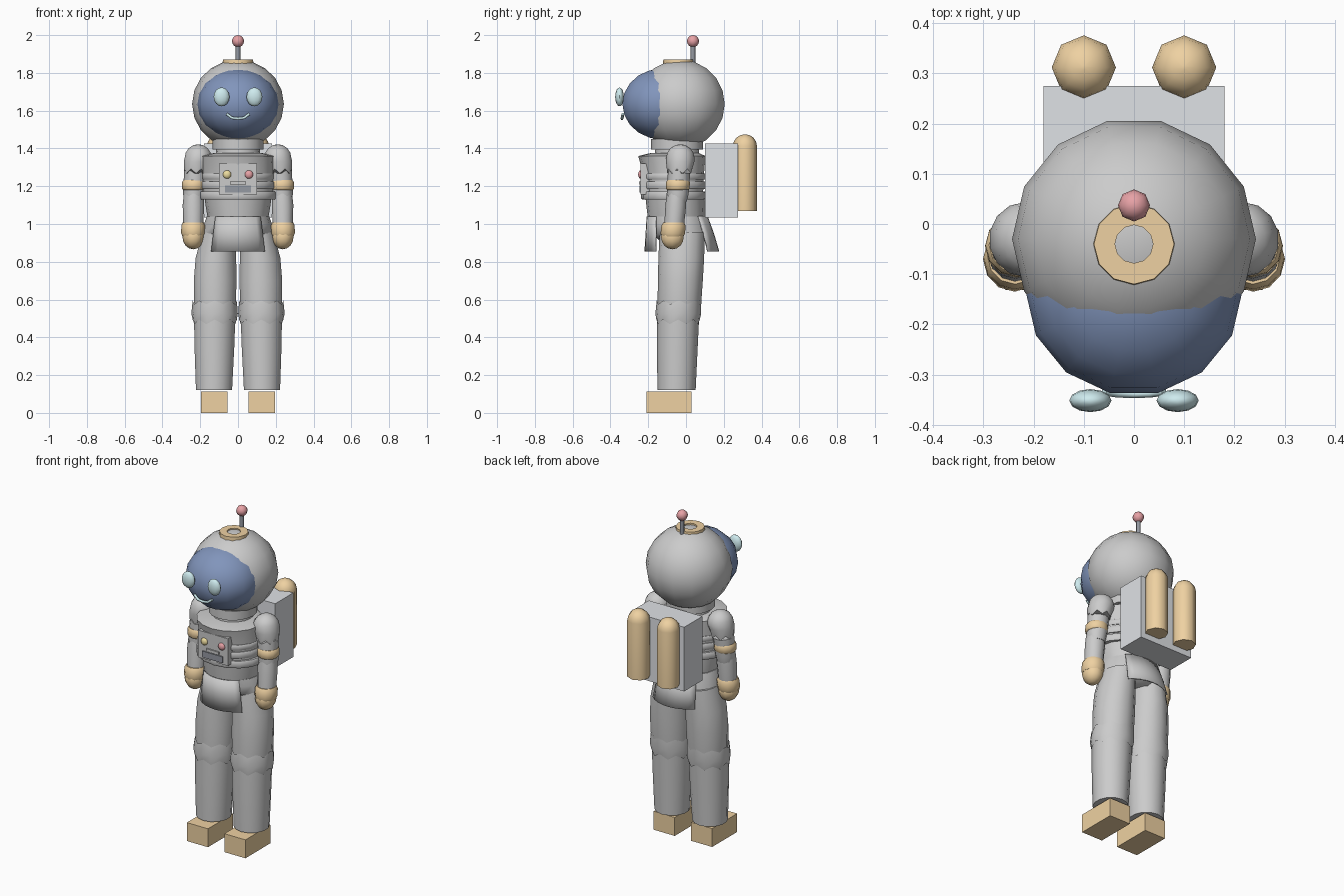
import bpy, bmesh, math
from mathutils import Matrix


def material(name, rgb):
    m = bpy.data.materials.new(name)
    m.diffuse_color = (*rgb, 1)
    return m


GOLD = material("gold", (0.86, 0.64, 0.36))
NAVY = material("navy", (0.22, 0.30, 0.50))
CYAN = material("pale_cyan", (0.62, 0.83, 0.86))
RED = material("red", (0.80, 0.36, 0.38))
YELLOW = material("yellow", (0.85, 0.72, 0.35))
DARK = material("dark_grey", (0.30, 0.32, 0.36))
PACK = material("pack_grey", (0.74, 0.76, 0.79))


def finish(name, bm, mat=None, angle=50):
    bmesh.ops.recalc_face_normals(bm, faces=bm.faces)
    me = bpy.data.meshes.new(name)
    bm.to_mesh(me)
    bm.free()
    ob = bpy.data.objects.new(name, me)
    bpy.context.collection.objects.link(ob)
    if mat:
        me.materials.append(mat)
    if angle:
        bpy.ops.object.select_all(action='DESELECT')
        ob.select_set(True)
        bpy.context.view_layer.objects.active = ob
        bpy.ops.object.shade_smooth_by_angle(angle=math.radians(angle))
    return ob


def loft(name, rings, n=14, mat=None, cap=True, angle=50, arc=None):
    """Elliptical rings (z, cx, cy, rx, ry[, jag]); arc = (start, end) degrees for a partial shell."""
    bm = bmesh.new()
    rows = []
    for z, cx, cy, rx, ry, *jag in rings:
        row = []
        for i in range(n):
            if arc:
                a = math.radians(arc[0] + (arc[1] - arc[0]) * i / (n - 1))
            else:
                a = math.pi / 2 + 2 * math.pi * i / n
            dz = jag[0] * (-1) ** i if jag else 0
            row.append(bm.verts.new((cx + rx * math.cos(a), cy + ry * math.sin(a), z + dz)))
        rows.append(row)
    for r0, r1 in zip(rows, rows[1:]):
        for i in range(n - 1 if arc else n):
            j = (i + 1) % n
            bm.faces.new((r0[i], r0[j], r1[j], r1[i]))
    if cap and not arc:
        bm.faces.new(rows[0])
        bm.faces.new(rows[-1])
    return finish(name, bm, mat, angle)


def ball(name, c, r, mat=None, n=14, m=10):
    bm = bmesh.new()
    bmesh.ops.create_uvsphere(bm, u_segments=n, v_segments=m, radius=1)
    M = Matrix.Translation(c) @ Matrix.Diagonal((*r, 1)) @ Matrix.Rotation(math.pi / 2, 4, 'Z')
    bmesh.ops.transform(bm, matrix=M, verts=bm.verts)
    return finish(name, bm, mat)


def box(name, lo, hi, mat=None):
    bm = bmesh.new()
    bmesh.ops.create_cube(bm, size=1)
    for v in bm.verts:
        v.co = [(a + b) / 2 + (b - a) * t for a, b, t in zip(lo, hi, v.co)]
    return finish(name, bm, mat, 0)


# helmet and visor
ball("helmet", (0, -0.03, 1.635), (0.243, 0.241, 0.235))
ball("visor", (0, -0.13, 1.635), (0.217, 0.212, 0.187), NAVY)

# crown ring: outer wall, flat top, inner wall
loft("crown_ring", [(1.84, 0, -0.04, 0.082, 0.082), (1.872, 0, -0.04, 0.08, 0.08),
                    (1.872, 0, -0.04, 0.038, 0.038), (1.84, 0, -0.04, 0.038, 0.038)],
     12, GOLD, cap=False)

# antenna
loft("antenna_rod", [(1.84, 0, 0.037, 0.012, 0.012), (1.96, 0, 0.037, 0.012, 0.012)], 8, DARK)
ball("antenna_ball", (0, 0.037, 1.968), (0.032, 0.032, 0.032), RED, 8, 8)

# mouth: bent tube on the visor
cu = bpy.data.curves.new("mouth", 'CURVE')
cu.dimensions = '3D'
cu.bevel_depth = 0.008
cu.bevel_resolution = 1
cu.use_fill_caps = True
path = [(-0.06, -0.334, 1.583), (-0.033, -0.338, 1.562), (0, -0.339, 1.558),
        (0.033, -0.338, 1.562), (0.06, -0.334, 1.583)]
sp = cu.splines.new('POLY')
sp.points.add(len(path) - 1)
for p, co in zip(sp.points, path):
    p.co = (*co, 1)
cu.materials.append(CYAN)
bpy.context.collection.objects.link(bpy.data.objects.new("mouth", cu))

# neck
loft("neck_collar", [(1.395, 0, -0.047, 0.135, 0.138), (1.45, 0, -0.047, 0.135, 0.138)], 16)
loft("neck_base", [(1.34, 0, -0.047, 0.12, 0.12), (1.40, 0, -0.047, 0.115, 0.115)], 16)

# torso with ribbed bands and waist
loft("chest", [(1.15, 0, -0.065, 0.185, 0.155), (1.26, 0, -0.065, 0.188, 0.16),
               (1.36, 0, -0.075, 0.192, 0.178), (1.375, 0, -0.06, 0.13, 0.13)], 16, angle=40)
for k, (z0, z1, r) in enumerate([(1.235, 1.268, 0.192), (1.185, 1.225, 0.195), (1.13, 1.172, 0.204)]):
    loft(f"rib_band_{k}", [(z0, 0, -0.065, r - 0.004, 0.168), (z0 + 0.006, 0, -0.065, r, 0.172),
                           (z1 - 0.006, 0, -0.065, r, 0.172), (z1, 0, -0.065, r - 0.004, 0.168)], 16)
loft("waist", [(1.03, 0, -0.05, 0.16, 0.152), (1.10, 0, -0.055, 0.172, 0.155),
               (1.17, 0, -0.06, 0.18, 0.158)], 16)

# hips and the two hanging flaps
loft("hips", [(0.90, 0, -0.025, 0.11, 0.10), (0.95, 0, -0.03, 0.19, 0.155),
              (1.0, 0, -0.04, 0.18, 0.157), (1.04, 0, -0.047, 0.165, 0.156)], 16)
for name, a in (("front_flap", -90), ("back_flap", 90)):
    flap = loft(name, [(1.04, 0, -0.047, 0.166, 0.158), (0.95, 0, -0.033, 0.182, 0.177),
                       (0.855, 0, -0.022, 0.198, 0.194)], 9, arc=(a - 45, a + 45))
    sol = flap.modifiers.new("thickness", 'SOLIDIFY')
    sol.thickness = 0.008
    sol.offset = 0

# chest control panel
box("panel_plate", (-0.1, -0.24, 1.155), (0.1, -0.19, 1.32))
box("panel_slot", (-0.068, -0.247, 1.166), (0.068, -0.23, 1.204), DARK)
box("panel_switch", (-0.042, -0.248, 1.208), (0.042, -0.23, 1.226))
ball("panel_button_yellow", (-0.058, -0.24, 1.262), (0.022, 0.014, 0.022), YELLOW, 10, 8)
ball("panel_button_red", (0.058, -0.24, 1.262), (0.022, 0.014, 0.022), RED, 10, 8)

# backpack
box("backpack", (-0.18, 0.1, 1.035), (0.18, 0.275, 1.425), PACK)

for side, s in (("right", 1), ("left", -1)):
    # eye
    ball(f"{side}_eye", (s * 0.087, -0.352, 1.673), (0.042, 0.023, 0.05), CYAN, 12, 8)

    # oxygen tank with domed top
    dome = [(1.412 + 0.063 * math.sin(t), s * 0.1, 0.312, 0.064 * math.cos(t), 0.064 * math.cos(t))
            for t in (0, 0.4, 0.8, 1.15, 1.5)]
    loft(f"{side}_tank", [(1.07, s * 0.1, 0.312, 0.064, 0.064)] + dome, 8, GOLD)

    # shoulder cap with scalloped hem
    cap = [(1.28, s * 0.222, -0.033, 0.064, 0.066, 0.012), (1.33, s * 0.216, -0.031, 0.073, 0.075)]
    cap += [(1.35 + 0.072 * math.sin(t), s * 0.211, -0.03, 0.073 * math.cos(t), 0.075 * math.cos(t))
            for t in (0, 0.4, 0.8, 1.2, 1.5)]
    loft(f"{side}_shoulder", cap, 14)

    # arm sections
    loft(f"{side}_upper_arm", [(1.12, s * 0.234, -0.046, 0.05, 0.05), (1.16, s * 0.234, -0.043, 0.057, 0.057),
                               (1.31, s * 0.222, -0.035, 0.062, 0.06)], 12)
    loft(f"{side}_forearm", [(0.98, s * 0.237, -0.064, 0.052, 0.052), (1.10, s * 0.236, -0.054, 0.057, 0.055),
                             (1.155, s * 0.235, -0.05, 0.053, 0.052, 0.008)], 12)
    loft(f"{side}_arm_band", [(1.18, s * 0.234, -0.044, 0.056, 0.056), (1.188, s * 0.234, -0.044, 0.063, 0.063),
                              (1.222, s * 0.233, -0.042, 0.063, 0.063), (1.232, s * 0.233, -0.042, 0.056, 0.056)],
         12, GOLD)

    # glove cuff and hand
    loft(f"{side}_cuff", [(0.935, s * 0.238, -0.07, 0.056, 0.058), (0.95, s * 0.238, -0.07, 0.063, 0.065),
                          (0.992, s * 0.237, -0.066, 0.063, 0.064), (1.008, s * 0.237, -0.065, 0.055, 0.055)],
         12, GOLD)
    ball(f"{side}_hand", (s * 0.237, -0.072, 0.932), (0.057, 0.063, 0.066), GOLD, 10, 8)

    # leg sections with a jagged knee cuff
    loft(f"{side}_thigh", [(0.50, s * 0.122, -0.038, 0.108, 0.11), (0.60, s * 0.122, -0.034, 0.114, 0.116),
                           (0.70, s * 0.121, -0.03, 0.116, 0.119), (0.82, s * 0.117, -0.025, 0.11, 0.121),
                           (0.955, s * 0.103, -0.02, 0.088, 0.12)], 14)
    loft(f"{side}_knee_cuff", [(0.482, s * 0.123, -0.042, 0.117, 0.115, 0.012),
                               (0.525, s * 0.124, -0.041, 0.123, 0.121),
                               (0.585, s * 0.123, -0.037, 0.117, 0.118, 0.01)], 16, cap=False)
    loft(f"{side}_shin", [(0.12, s * 0.127, -0.05, 0.098, 0.101), (0.35, s * 0.125, -0.046, 0.108, 0.108),
                          (0.54, s * 0.123, -0.041, 0.113, 0.112)], 14)

    # boot
    x = sorted((s * 0.055, s * 0.197))
    box(f"{side}_boot", (x[0], -0.21, 0), (x[1], 0.03, 0.112), GOLD)
